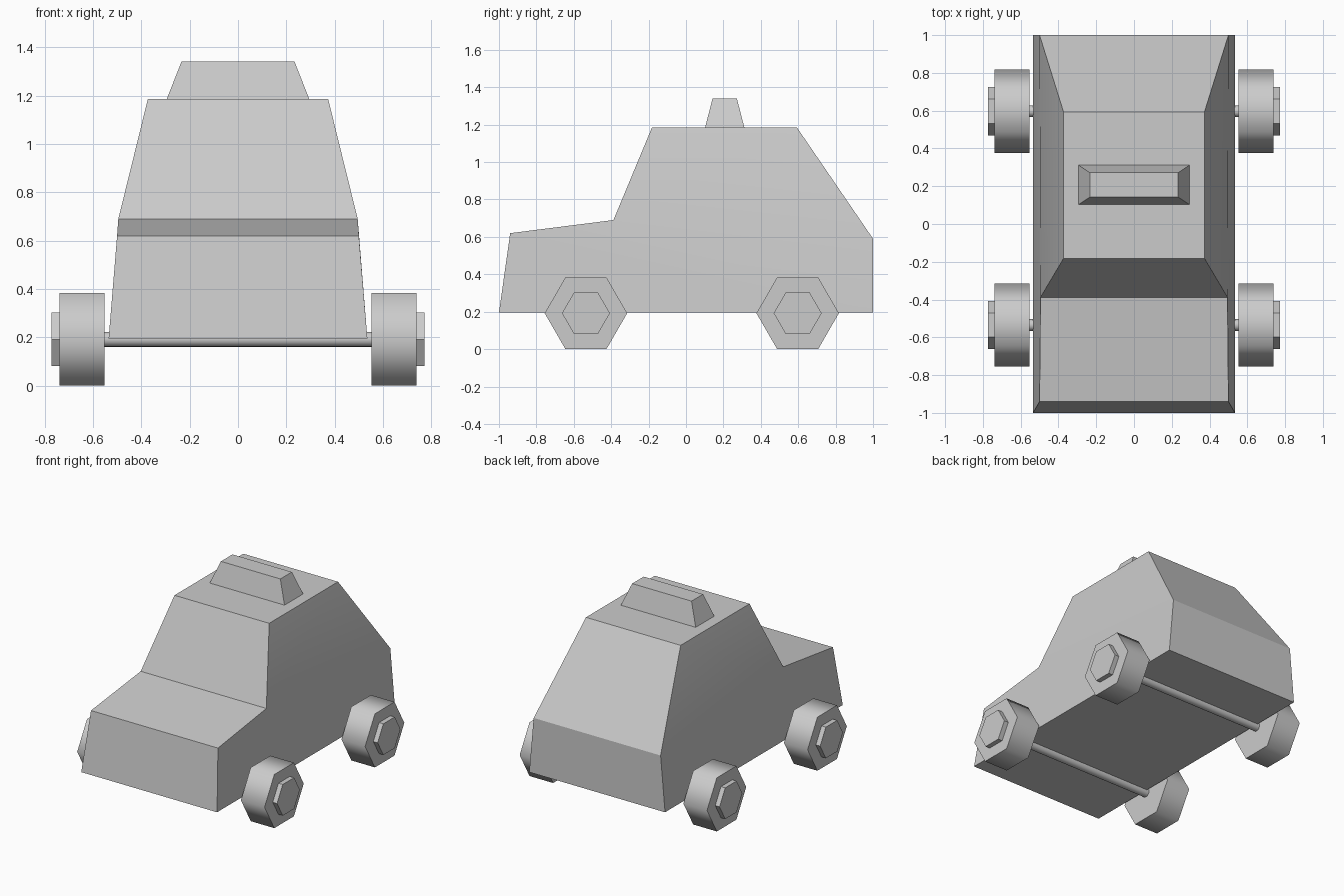
import bpy, bmesh, math
from mathutils import Matrix

old = bpy.data.objects.get("Cube")
if old:
    bpy.data.objects.remove(old, do_unlink=True)

GREY = (0.6, 0.6, 0.6, 1)
grey = bpy.data.materials.new("plain_grey")
grey.use_nodes = True
grey.diffuse_color = GREY
grey.node_tree.nodes["Principled BSDF"].inputs["Base Color"].default_value = GREY


def finish(bm, name, smooth_angle=None):
    """Turn a bmesh into a named grey object, optionally smoothed."""
    bmesh.ops.recalc_face_normals(bm, faces=bm.faces)
    mesh = bpy.data.meshes.new(name)
    bm.to_mesh(mesh)
    bm.free()
    mesh.materials.append(grey)
    obj = bpy.data.objects.new(name, mesh)
    bpy.context.collection.objects.link(obj)
    if smooth_angle:
        bpy.ops.object.select_all(action='DESELECT')
        obj.select_set(True)
        bpy.context.view_layer.objects.active = obj
        bpy.ops.object.shade_smooth_by_angle(angle=math.radians(smooth_angle))
    return obj


def x_cylinder(name, x0, x1, y, z, radius, sides, smooth_angle=None):
    """Cylinder along x, with a corner pointing forwards and backwards."""
    bm = bmesh.new()
    rings = []
    for x in (x0, x1):
        rings.append([bm.verts.new((x, y + radius * math.cos(a), z + radius * math.sin(a)))
                      for a in (math.tau * i / sides for i in range(sides))])
        bm.faces.new(rings[-1])
    for i in range(sides):
        j = (i + 1) % sides
        bm.faces.new((rings[0][i], rings[0][j], rings[1][j], rings[1][i]))
    return finish(bm, name, smooth_angle)


# Car body: side outline as (y, z, half width), starting at the front bottom
OUTLINE = [(-1, 0.195, 0.535), (-0.94, 0.62, 0.5), (-0.388, 0.69, 0.495),
           (-0.182, 1.185, 0.373), (0.593, 1.185, 0.373),
           (1, 0.59, 0.5), (1, 0.195, 0.535)]
bm = bmesh.new()
left, right = ([bm.verts.new((s * w, y, z)) for y, z, w in OUTLINE] for s in (1, -1))
for i in range(len(OUTLINE)):
    j = (i + 1) % len(OUTLINE)
    bm.faces.new((left[i], left[j], right[j], right[i]))
for side in (left, right):
    bm.faces.new([side[i] for i in (0, 1, 2, 5, 6)])   # lower flank
    bm.faces.new(side[2:6])                            # cabin flank
finish(bm, "body", 25)

# Tapered roof sign
bm = bmesh.new()
bmesh.ops.create_cube(bm, size=1)
for v in bm.verts:
    top = v.co.z > 0
    v.co.x *= 0.468 if top else 0.59
    v.co.y = 0.207 + v.co.y * (0.13 if top else 0.21)
    v.co.z = 1.34 if top else 1.185
finish(bm, "roof_sign")

# Axles, wheels and hubs
WHEEL_Z = 0.192
for end, y in (("front", -0.535), ("rear", 0.597)):
    x_cylinder(end + "_axle", -0.56, 0.56, y, WHEEL_Z, 0.031, 16, 40)
    for side, s in (("left", 1), ("right", -1)):
        x_cylinder(f"{end}_{side}_wheel", s * 0.552, s * 0.738, y, WHEEL_Z, 0.2205, 6, 70)
        x_cylinder(f"{end}_{side}_hub", s * 0.73, s * 0.772, y, WHEEL_Z, 0.128, 6)
